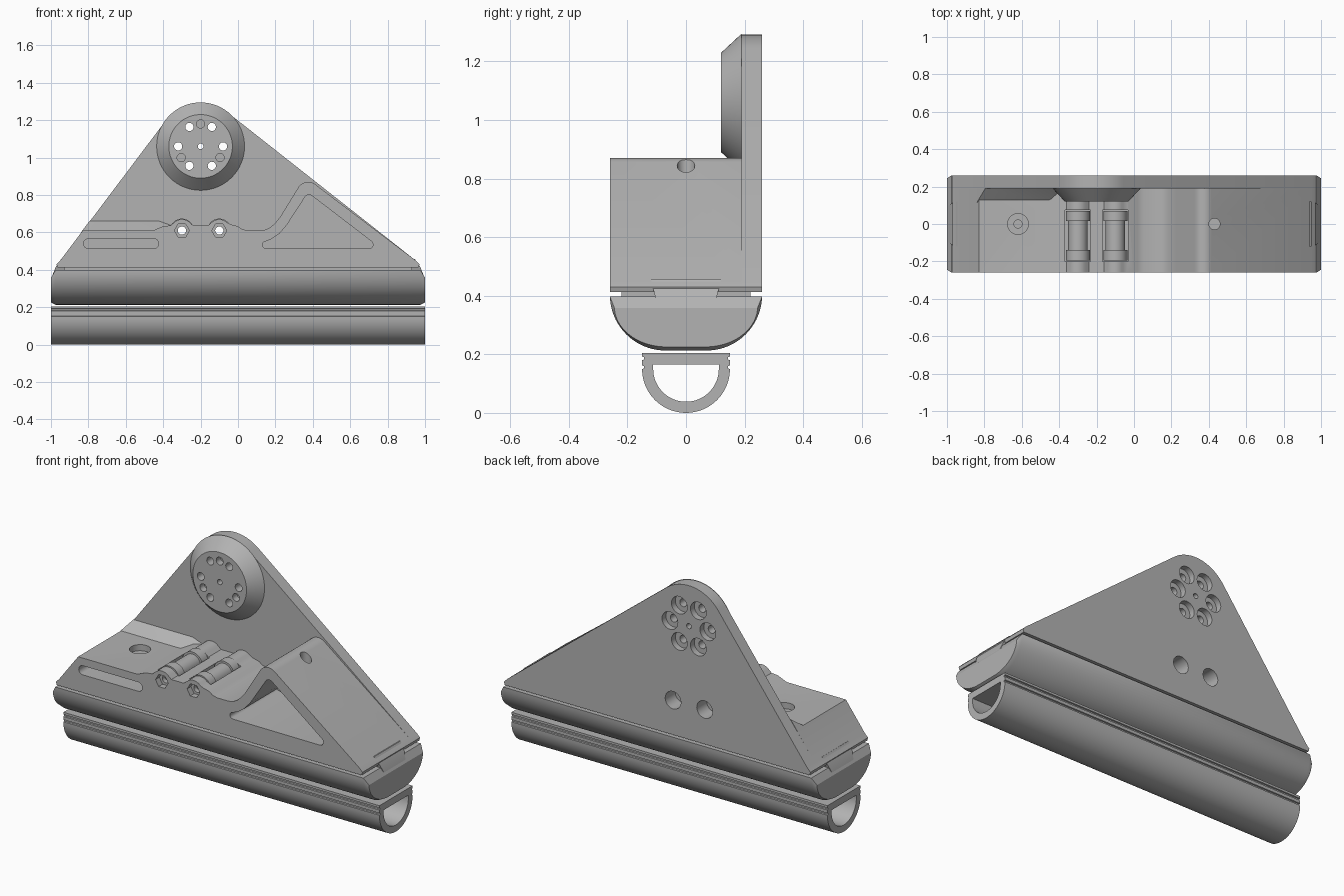
import bpy, bmesh, math
from mathutils import Vector

cube = bpy.data.objects.get("Cube")
if cube:
    bpy.data.objects.remove(cube, do_unlink=True)

grey = bpy.data.materials.new("plain grey")
grey.use_nodes = True
grey.diffuse_color = (0.45, 0.45, 0.45, 1)
grey.node_tree.nodes["Principled BSDF"].inputs["Base Color"].default_value = (0.45, 0.45, 0.45, 1)


def finish(name, bm):
    bmesh.ops.recalc_face_normals(bm, faces=bm.faces)
    mesh = bpy.data.meshes.new(name)
    bm.to_mesh(mesh)
    bm.free()
    mesh.materials.append(grey)
    ob = bpy.data.objects.new(name, mesh)
    bpy.context.collection.objects.link(ob)
    return ob


def loft(name, rings):
    """Skin a row of matching closed rings and cap both ends."""
    bm = bmesh.new()
    rows = [[bm.verts.new(p) for p in ring] for ring in rings]
    n = len(rows[0])
    for a, b in zip(rows, rows[1:]):
        for i in range(n):
            j = (i + 1) % n
            bm.faces.new((a[i], a[j], b[j], b[i]))
    bm.faces.new(rows[0])
    bm.faces.new(rows[-1])
    return finish(name, bm)


def hull(name, points):
    bm = bmesh.new()
    for p in points:
        bm.verts.new(p)
    bmesh.ops.convex_hull(bm, input=bm.verts)
    return finish(name, bm)


def arc(cx, cz, r, a0, a1, n=12):
    angles = [math.radians(a0 + (a1 - a0) * i / n) for i in range(n + 1)]
    return [(cx + r * math.cos(a), cz + r * math.sin(a)) for a in angles]


def prism_y(name, pts, y0, y1):
    return loft(name, [[(x, y, z) for x, z in pts] for y in (y0, y1)])


def turned(name, x, z, steps, n=32):
    """Solid turned about a y axis; steps are (y, radius)."""
    return loft(name, [[(px, y, pz) for px, pz in arc(x, z, r, 0, 360, n)[:-1]] for y, r in steps])


def rod_z(x, y, r, z0, z1):
    return loft("cutter", [[(px, py, z) for px, py in arc(x, y, r, 0, 360, 24)[:-1]] for z in (z0, z1)])


def box(name, x0, x1, y0, y1, z0, z1):
    return hull(name, [(x, y, z) for x in (x0, x1) for y in (y0, y1) for z in (z0, z1)])


def cut(ob, cutters):
    for c in cutters:
        m = ob.modifiers.new("cut", "BOOLEAN")
        m.object, m.operation, m.solver = c, "DIFFERENCE", "EXACT"
    deps = bpy.context.evaluated_depsgraph_get()
    mesh = bpy.data.meshes.new_from_object(ob.evaluated_get(deps))
    ob.modifiers.clear()
    ob.data = mesh


# Hollow D-shaped tube along the bottom, with fine side grooves
side = [(0.15, 0.15), (0.143, 0.152), (0.143, 0.16), (0.15, 0.162), (0.15, 0.18),
        (0.143, 0.182), (0.143, 0.19), (0.15, 0.192), (0.15, 0.205)]
section = side + [(-y, z) for y, z in reversed(side)] + arc(0, 0.15, 0.15, 180, 360, 32)[1:-1]
tube = loft("lower_tube", [[(x, y, z) for y, z in section] for x in (-1, 1)])
bore_section = [(0.112, 0.165), (-0.112, 0.165)] + arc(0, 0.15, 0.112, 180, 360, 32)
bore = loft("cutter", [[(x, y, z) for y, z in bore_section] for x in (-1.1, 1.1)])
cut(tube, [bore])

# Rounded cradle with chamfered ends
half = arc(0.07, 0.40, 0.19, 0, -90, 20)
section = half + [(-y, z) for y, z in reversed(half)]
section = [(y, z - 0.002 if z > 0.399 else z + 0.003) for y, z in section]
tip = [(y * 0.94, min(0.36, 0.36 - (0.40 - z) * 0.72)) for y, z in section]
cradle = loft("cradle", [[(x, y, z) for y, z in s] for x, s in
                         ((-1, tip), (-0.975, section), (0.975, section), (1, tip))])
box("neck", -0.93, 0.93, -0.22, 0.22, 0.38, 0.43)

# Dovetail keys joining cradle and block at each end
for s, label in ((1, "left"), (-1, "right")):
    hull(label + "_end_key", [(s * x, y * k, z) for x, y, z in
         ((0.945, 0.12, 0.458), (0.88, 0.12, 0.458), (1.0, 0.092, 0.35), (0.88, 0.092, 0.35),
          (0.975, 0.11, 0.415)) for k in (-1, 1)])

# Triangular back plate
base = [(-0.95, 0.45), (-0.97, 0.43), (-0.965, 0.412), (0.965, 0.412), (0.97, 0.43), (0.95, 0.45)]
plate = prism_y("back_plate", base + arc(-0.2, 1.06, 0.232, 52, 143, 24), 0.19, 0.26)

# Front block with the wavy top
top = (arc(0.375, 0.808, 0.062, 52, 146, 12) + [(0.225, 0.682)]
       + [(0.2, 0.651), (0.175, 0.629), (0.15, 0.615), (0.12, 0.61), (0.05, 0.61), (0.02, 0.618), (0, 0.633)]
       + [(-0.04, 0.643)] + arc(-0.1, 0.61, 0.06, 45, 135, 8) + [(-0.16, 0.637), (-0.24, 0.637)]
       + arc(-0.3, 0.61, 0.06, 45, 135, 8) + [(-0.36, 0.637), (-0.4, 0.633), (-0.455, 0.61), (-0.83, 0.61)])
block = prism_y("front_block", base + top, -0.26, 0.19)

# Sloped fillet between block and plate
loft("joint_fillet", [
    [(-0.84, 0.115, 0.6), (-0.84, 0.19, 0.6), (-0.795, 0.19, 0.66)],
    [(-0.45, 0.115, 0.6), (-0.45, 0.19, 0.6), (-0.42, 0.19, 0.66)],
    [(-0.38, 0.15, 0.6), (-0.38, 0.19, 0.6), (-0.36, 0.19, 0.638)]])

# Conical hub disc
hub = turned("hub_disc", -0.2, 1.06, [(0.19, 0.235), (0.12, 0.17)], 64)

# Hub holes: six through bolts with rear counterbores, three blind holes, one centre
bolts = arc(-0.2, 1.06, 0.12, 0, 360, 6)[:-1]
through = [turned("cutter", x, z, [(0.1, 0.022), (0.3, 0.022)], 20) for x, z in bolts]
through.append(turned("cutter", -0.2, 1.06, [(0.1, 0.015), (0.3, 0.015)], 20))
blind = [turned("cutter", x, z, [(0.1, 0.022), (0.16, 0.022)], 20)
         for x, z in arc(-0.2, 1.06, 0.12, 90, 330, 2)]
rear = [turned("cutter", x, z, [(0.225, 0.05), (0.3, 0.05)], 24) for x, z in bolts]

# Axle holes, hexagonal nut pockets and roller slots
axles, nuts, slots = [], [], []
for x in (-0.3, -0.1):
    axles.append(turned("cutter", x, 0.61, [(-0.3, 0.022), (0.3, 0.022)], 20))
    rear.append(turned("cutter", x, 0.61, [(0.17, 0.05), (0.3, 0.05)], 24))
    nuts.append(turned("cutter", x, 0.61, [(-0.3, 0.04), (-0.225, 0.04)], 6))
    slots.append(box("cutter", x - 0.068, x + 0.068, -0.2, 0.075, 0.52, 0.8))

# Side pockets and top screw holes
slot_outline = arc(-0.45, 0.54, 0.026, -90, 90) + arc(-0.8, 0.54, 0.026, 90, 270)
window = (arc(0.7, 0.535, 0.022, -90, 50, 6) + arc(0.38, 0.775, 0.026, 52, 146, 6)
          + [(0.26, 0.638), (0.22, 0.592), (0.18, 0.565), (0.15, 0.553)] + arc(0.15, 0.534, 0.019, 110, 270, 6))
pockets = [prism_y("cutter", slot_outline, -0.3, 0.1), prism_y("cutter", window, -0.3, 0.16)]
screws = [rod_z(-0.62, 0, 0.056, 0.575, 0.8), rod_z(-0.62, 0, 0.022, 0.45, 0.8), rod_z(0.43, 0, 0.03, 0.7, 1)]

cut(plate, through + rear + axles)
cut(hub, through + blind)
cut(block, axles + nuts + slots + pockets + screws + rear[6:])

# Flanged rollers
for label, x in (("right_roller", -0.3), ("left_roller", -0.1)):
    roller = turned(label, x, 0.61, [(-0.195, 0.064), (-0.14, 0.064), (-0.14, 0.052),
                                     (0.015, 0.052), (0.015, 0.064), (0.07, 0.064)])
    cut(roller, axles)

# Drop the cutters and shade the curved faces
for ob in list(bpy.context.scene.objects):
    if ob.name.startswith("cutter"):
        bpy.data.objects.remove(ob, do_unlink=True)
bpy.ops.object.select_all(action="DESELECT")
for ob in bpy.context.scene.objects:
    if ob.type == "MESH":
        ob.select_set(True)
        bpy.context.view_layer.objects.active = ob
bpy.ops.object.shade_smooth_by_angle(angle=math.radians(30))
